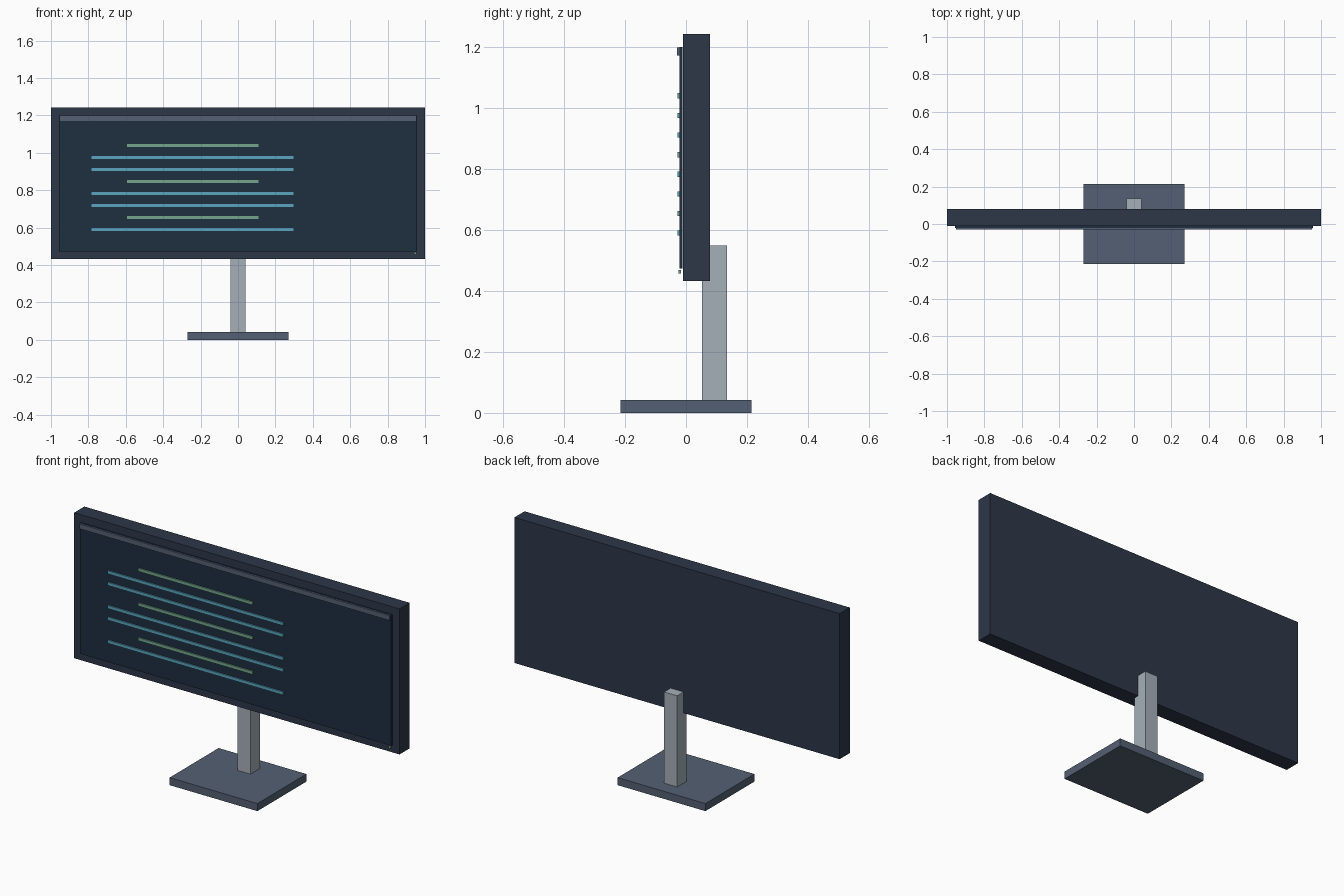
import bpy

if "Cube" in bpy.data.objects:
    bpy.data.objects.remove(bpy.data.objects["Cube"])


def material(name, hex_code):
    """Flat colour from an sRGB hex code."""
    mat = bpy.data.materials.new(name)
    rgb = [int(hex_code[i:i + 2], 16) / 255 for i in (0, 2, 4)]
    lin = [c / 12.92 if c <= 0.04045 else ((c + 0.055) / 1.055) ** 2.4 for c in rgb]
    mat.diffuse_color = (*lin, 1)
    mat.use_nodes = True
    mat.node_tree.nodes["Principled BSDF"].inputs["Base Color"].default_value = mat.diffuse_color
    return mat


def box(name, x, y, z, mat):
    """Box from (min, max) ranges on each axis."""
    ranges = (x, y, z)
    bpy.ops.mesh.primitive_cube_add(size=1, location=[(a + b) / 2 for a, b in ranges])
    obj = bpy.context.object
    obj.name = name
    obj.scale = [b - a for a, b in ranges]
    bpy.ops.object.transform_apply(location=False, rotation=False, scale=True)
    obj.data.materials.append(mat)
    return obj


shell = material("shell", "2D3748")
slate = material("slate", "556073")
metal = material("metal", "A5AFB9")
glass = material("glass", "1E2E40")
blue = material("blue_line", "5AA5BE")
green = material("green_line", "73A58C")

# Stand
box("base", (-0.27, 0.27), (-0.215, 0.215), (0, 0.042), slate)
box("post", (-0.04, 0.04), (0.052, 0.135), (0.042, 0.549), metal)

# Display housing and screen
box("housing", (-1, 1), (-0.01, 0.079), (0.432, 1.241), shell)
box("screen", (-0.957, 0.957), (-0.021, -0.012), (0.473, 1.199), glass)

# Strip along the top of the screen
box("title_bar", (-0.953, 0.953), (-0.029, -0.021), (1.171, 1.198), slate)

# Rows of text-like lines, every third one indented and green
for i in range(8):
    z = 0.589 + i * 0.0643
    indented = i % 3 == 1
    box(f"code_line_{i + 1}", (-0.594, 0.11) if indented else (-0.783, 0.297),
        (-0.028, -0.021), (z - 0.0085, z + 0.0085), green if indented else blue)

# Power light in the lower right corner of the bezel
box("power_light", (0.942, 0.954), (-0.024, -0.016), (0.457, 0.469), green)
